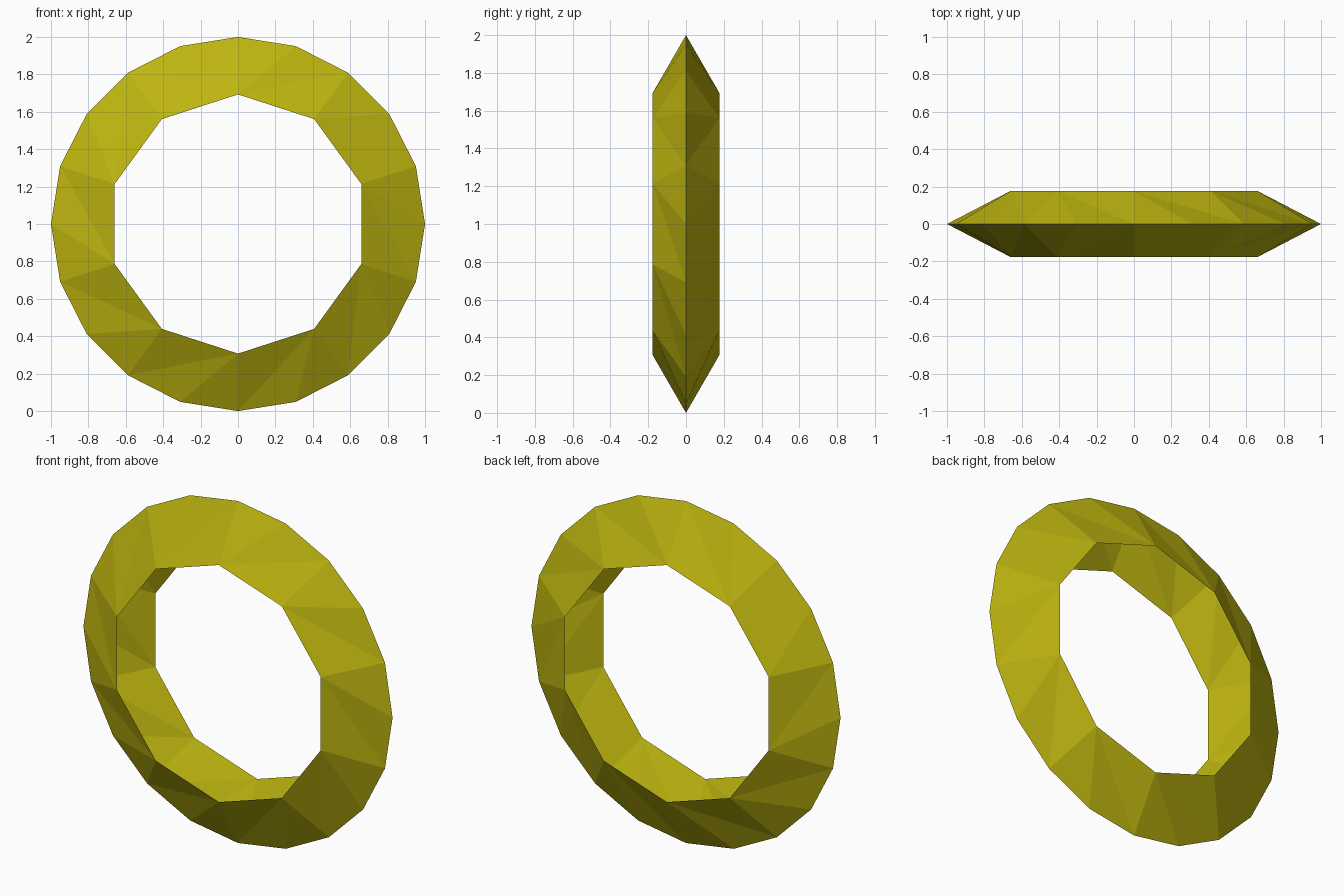
import bpy, bmesh, math

if "Cube" in bpy.data.objects:
    bpy.data.objects.remove(bpy.data.objects["Cube"])

N = 10                              # sides of the inner opening
R_OUT, R_IN, HALF_W = 1.0, 0.693, 0.177

def point(radius, y, degrees):
    a = math.radians(degrees)
    return (radius * math.sin(a), y, 1 + radius * math.cos(a))

bm = bmesh.new()
# Sharp 20-sided outer rim and two 10-sided inner rims
rim = [bm.verts.new(point(R_OUT, 0, 18 * i)) for i in range(2 * N)]
front = [bm.verts.new(point(R_IN, -HALF_W, 36 * i)) for i in range(N)]
back = [bm.verts.new(point(R_IN, HALF_W, 36 * i)) for i in range(N)]

# Swept facets fanning clockwise from each inner corner, open on the inside
for k in range(N):
    n = (k + 1) % N
    o0, o1, o2 = rim[2 * k], rim[2 * k + 1], rim[(2 * k + 2) % (2 * N)]
    for side in (front, back):
        tris = ((side[k], o0, o1), (side[k], o1, o2), (side[k], o2, side[n]))
        for t in tris:
            bm.faces.new(t if side is front else t[::-1])
bm.normal_update()

mesh = bpy.data.meshes.new("ring")
bm.to_mesh(mesh)
bm.free()
ring = bpy.data.objects.new("ring", mesh)
bpy.context.collection.objects.link(ring)

# Olive yellow colour
mat = bpy.data.materials.new("olive yellow")
mat.diffuse_color = (0.51, 0.46, 0.005, 1)
mat.use_nodes = True
mat.node_tree.nodes["Principled BSDF"].inputs["Base Color"].default_value = mat.diffuse_color
mesh.materials.append(mat)
